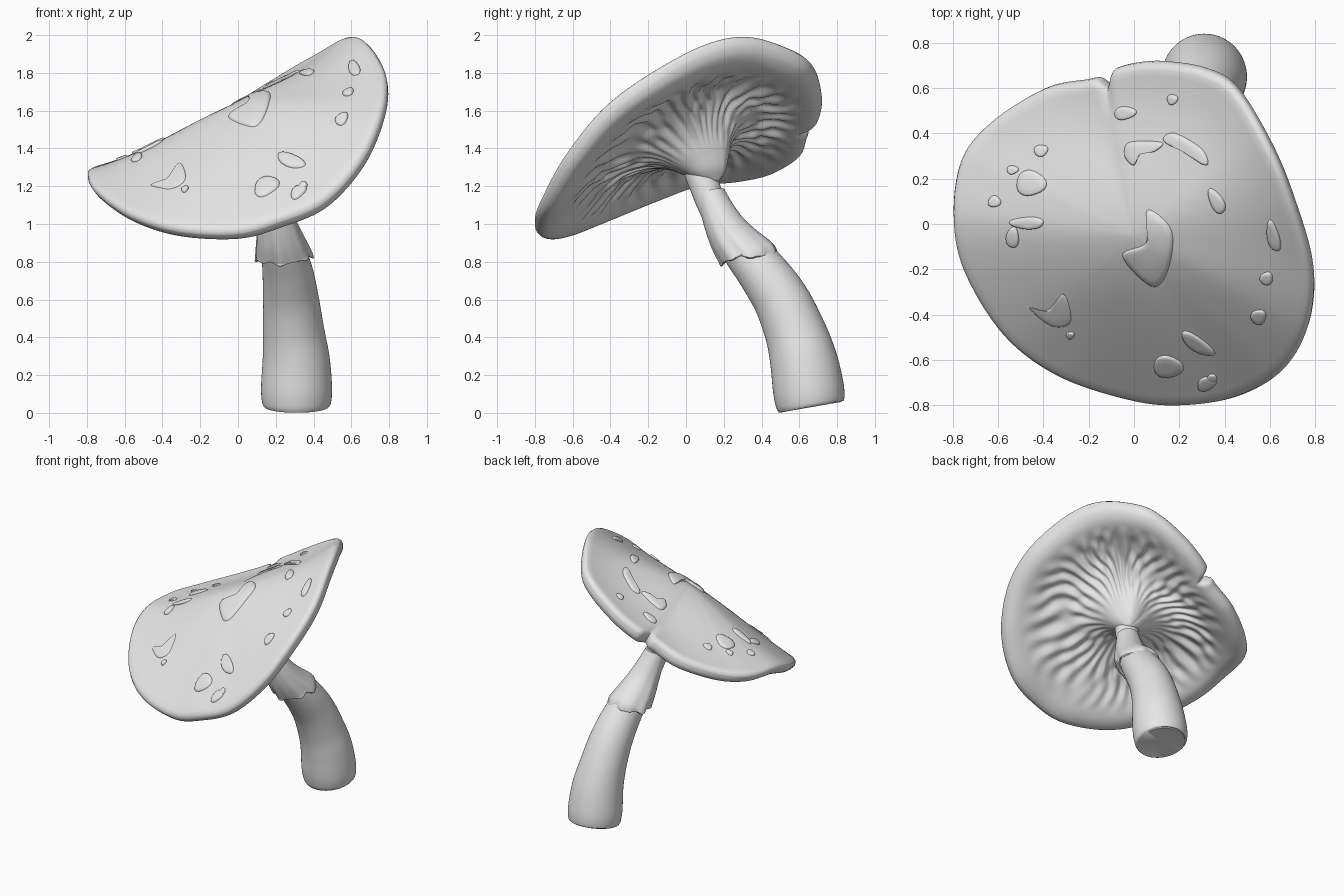
import bpy, bmesh, math, random
from mathutils import Vector

if "Cube" in bpy.data.objects:
    bpy.data.objects.remove(bpy.data.objects["Cube"])

random.seed(4)
mat = bpy.data.materials.new("light grey")
mat.diffuse_color = (0.8, 0.8, 0.8, 1)
mat.use_nodes = True
mat.node_tree.nodes["Principled BSDF"].inputs["Base Color"].default_value = mat.diffuse_color


def spline(pts, sub, closed=False):
    """Catmull-Rom curve through points of any dimension."""
    n, out = len(pts), []
    get = (lambda i: pts[i % n]) if closed else (lambda i: pts[max(0, min(n - 1, i))])
    for i in range(n if closed else n - 1):
        a, b, c, d = (get(i + k) for k in (-1, 0, 1, 2))
        for s in range(sub):
            u = s / sub
            out.append(tuple(0.5 * (2 * q + (r - p) * u + (2 * p - 5 * q + 4 * r - w) * u * u
                                    + (3 * q - p - 3 * r + w) * u ** 3)
                             for p, q, r, w in zip(a, b, c, d)))
    if not closed:
        out.append(tuple(pts[-1]))
    return out


def loft(name, rings, start, end, angle=50):
    """Skin closed rings of equal length and close both ends to a point."""
    bm = bmesh.new()
    loops = [[bm.verts.new(p) for p in ring] for ring in rings]
    n = len(loops[0])
    for a, b in zip(loops, loops[1:]):
        for i in range(n):
            bm.faces.new((a[i], a[(i + 1) % n], b[(i + 1) % n], b[i]))
    for loop, tip in ((loops[0], start), (loops[-1], end)):
        v = bm.verts.new(tip)
        for i in range(n):
            bm.faces.new((loop[i], loop[(i + 1) % n], v))
    bmesh.ops.recalc_face_normals(bm, faces=bm.faces)
    me = bpy.data.meshes.new(name)
    bm.to_mesh(me)
    bm.free()
    me.materials.append(mat)
    ob = bpy.data.objects.new(name, me)
    bpy.context.collection.objects.link(ob)
    bpy.ops.object.select_all(action='DESELECT')
    bpy.context.view_layer.objects.active = ob
    ob.select_set(True)
    bpy.ops.object.shade_smooth_by_angle(angle=math.radians(angle))
    return ob


# Cap rim, a bent and tilted loop
CX, CY, CZ = 0.0, -0.05, 1.635
GX, GY = 0.4, 0.31
N = Vector((-0.36, -0.42, 0.83)).normalized()
rim = spline([(0.12, .70, 1.73), (.3, .67, 1.84), (.44, .585, 1.92), (.59, .34, 2.0), (.69, .1, 1.96),
              (.775, -.2, 1.8), (.76, -.45, 1.61), (.65, -.65, 1.36), (.45, -.77, 1.14),
              (.2, -.81, 1.03), (-.03, -.785, .97), (-.34, -.68, .985), (-.58, -.5, 1.06),
              (-.755, -.22, 1.18), (-.805, .02, 1.27), (-.77, .27, 1.3), (-.635, .44, 1.34),
              (-.4, .585, 1.43), (-.2, .625, 1.53), (-.1, .67, 1.595), (0, .695, 1.655)], 24, True)
polar = sorted((math.atan2(y - CY, x - CX) % math.tau, math.hypot(x - CX, y - CY), z) for x, y, z in rim)
NOTCH = 1.765


def rim_at(a):
    """Rim radius and height at an angle."""
    a %= math.tau
    prev = (polar[-1][0] - math.tau,) + polar[-1][1:]
    for p in polar + [(polar[0][0] + math.tau,) + polar[0][1:]]:
        if p[0] >= a:
            u = (a - prev[0]) / max(p[0] - prev[0], 1e-9)
            return prev[1] + (p[1] - prev[1]) * u, prev[2] + (p[2] - prev[2]) * u
        prev = p
    return p[1], p[2]


def top_point(a, t, rim_rz):
    """Point on the upper cap surface at fraction t of the rim radius."""
    r, z = rim_rz
    dx, dy = r * math.cos(a), r * math.sin(a)
    slope = GX * dx + GY * dy
    sag = (0.03 + 0.013 * math.sin(a)) * math.sin(math.pi * min(t, 1) ** 1.6)
    return Vector((CX + dx * t, CY + dy * t, CZ + slope * t + (z - CZ - slope) * t ** 1.5 - sag))


def on_cap(x, y, lift):
    a = math.atan2(y - CY, x - CX)
    rz = rim_at(a)
    return top_point(a, math.hypot(x - CX, y - CY) / rz[0], rz) + N * lift


# Cap: upper skin, thick rounded lip, gilled underside
SEG = 360
angles = [math.tau * i / SEG for i in range(SEG)]
edge = [rim_at(a) for a in angles]
phase = [random.uniform(0, math.tau) for _ in range(4)]
profile = [(0.97 * i / 28, 0, 0) for i in range(1, 29)] + [(0.99, 0.007, 0)]
profile += [(t, d, 1) for t, d in spline(
    [(1, .028), (.988, .065), (.95, .1), (.88, .12), (.78, .115), (.65, .1), (.5, .115), (.36, .175),
     (.25, .26), (.17, .355), (.1, .44), (.03, .49)], 6)]
rings = []
for t, d, under in profile:
    ring = []
    for a, rz in zip(angles, edge):
        # torn notch at the back
        tear = math.exp(-((a - NOTCH) / 0.035) ** 2)
        pull = 0.09 * tear * max(0, (t - 0.7) / 0.3)
        p = top_point(a, t - pull, rz)
        depth = d + (0.015 * tear * max(0, t - 0.75) / 0.25 if not under else 0)
        if under and 0.18 < t < 0.84:
            env = min(1, (t - 0.18) / 0.25) * min(1, (0.84 - t) / 0.16)
            bend = 1.5 * math.sin(9 * t + 3 * a + phase[0]) + 1.3 * math.sin(15 * t - 5 * a + phase[1])
            wave = math.sin(34 * a + bend) + 0.6 * math.sin(21 * a - bend + phase[2])
            depth += 0.010 * env * wave
        ring.append(p - N * depth)
    rings.append(ring)
centre = Vector((CX, CY, CZ))
loft("cap", rings, centre, centre - N * 0.5, 60)


# Warts scattered over the cap
def wart(name, outline, height):
    mx = sum(p[0] for p in outline) / len(outline)
    my = sum(p[1] for p in outline) / len(outline)
    rows = [(1.04, -0.012), (1, 0.003), (.93, height * .7), (.8, height * .95), (.4, height)]
    loft(name, [[on_cap(mx + (x - mx) * s, my + (y - my) * s, h) for x, y in outline] for s, h in rows],
         on_cap(mx, my, -0.02), on_cap(mx, my, height), 60)


ovals = [(-.41, .325, .03, .025, 0), (-.535, .24, .025, .018, 0), (-.455, .18, .065, .055, 0),
         (-.615, .1, .028, .024, 0), (-.535, -.06, .028, .045, 0), (-.47, .005, .075, .026, 0),
         (-.28, -.49, .018, .015, 0), (.17, .55, .023, .022, 0), (-.04, .49, .048, .028, .1),
         (.365, .1, .028, .06, .5), (.615, -.055, .026, .07, .25), (.585, -.24, .028, .028, 0),
         (.55, -.41, .033, .033, 0), (.28, -.53, .085, .03, -.6), (.15, -.63, .065, .048, -.1),
         (.32, -.705, .042, .03, .4), (.345, -.68, .022, .018, 0)]
for k, (x, y, rx, ry, rot) in enumerate(ovals):
    c, s = math.cos(rot), math.sin(rot)
    line = []
    for i in range(28):
        a = math.tau * i / 28
        w = 1 + 0.07 * math.sin(3 * a + k)
        u, v = rx * w * math.cos(a), ry * w * math.sin(a)
        line.append((x + u * c - v * s, y + u * s + v * c))
    wart("wart_%d" % (k + 1), line, 0.013)

patches = [[(.06, .06), (.165, -.03), (.15, -.2), (.08, -.275), (-.05, -.14), (.055, -.08)],
           [(.13, .37), (.18, .40), (.3, .33), (.32, .26), (.22, .32)],
           [(-.04, .3), (-.02, .36), (.12, .36), (.1, .325), (.03, .31), (.0, .26)],
           [(-.46, -.37), (-.38, -.38), (-.31, -.31), (-.28, -.43), (-.36, -.45)]]
for k, pts in enumerate(patches):
    wart("wart_patch_%d" % (k + 1), spline(pts, 7, True), 0.015 if k < 3 else 0.008)


# Tube along a path of (x, y, z, radius), upright share levels the rings
def tube_rings(path, sub, upright=0.0, ripple=None, n=72):
    pts = spline(path, sub)
    out = []
    for i, p in enumerate(pts):
        a, b = pts[max(i - 1, 0)], pts[min(i + 1, len(pts) - 1)]
        tan = (Vector(b[:3]) - Vector(a[:3])).normalized()
        tan = (tan * (1 if tan.z > 0 else -1) + Vector((0, 0, upright))).normalized()
        u = Vector((0, 1, 0)).cross(tan).normalized()
        v = tan.cross(u)
        ring = []
        for k in range(n):
            ang = math.tau * k / n
            r, drop = ripple(ang, i / (len(pts) - 1)) if ripple else (0, 0)
            ring.append(Vector(p[:3]) + (u * math.cos(ang) + v * math.sin(ang)) * (p[3] + r) - tan * drop)
        out.append(ring)
    return out


# Stem with a rounded, nearly flat foot
stem = tube_rings([(.31, .66, .03, .165), (.31, .657, .05, .181), (.31, .648, .13, .188), (.308, .622, .28, .178),
                   (.295, .578, .43, .162), (.28, .503, .6, .148), (.262, .4, .75, .133),
                   (.235, .3, .87, .115), (.2, .2, 1.0, .09), (.165, .13, 1.12, .078),
                   (.145, .1, 1.2, .08), (.12, .065, 1.3, .085)], 6)
loft("stem", stem, (.31, .66, .034), (.1, .04, 1.36), 50)


# Pleated ring hanging round the stem
def pleat(ang, f):
    k = f ** 1.5
    fold = math.sin(7 * ang + 0.6) + 0.6 * math.sin(11 * ang + 2)
    return 0.006 * k * fold, 0.007 * k * (fold + math.sin(3 * ang))


skirt = tube_rings([(.16, .125, 1.17, .078), (.185, .165, 1.08, .09), (.208, .21, .99, .108),
                    (.225, .265, .91, .13), (.24, .325, .84, .149), (.243, .335, .82, .153)],
                   6, 0.9, pleat)
last = skirt[-1]
hub = sum(last, Vector()) / len(last)
skirt.append([hub + (p - hub) * 0.95 - Vector((0, 0, .006)) for p in last])
skirt.append([hub + (p - hub) * 0.8 + Vector((0, 0, .02)) for p in last])
loft("ring_skirt", skirt, (.16, .12, 1.18), hub + Vector((0, 0, .03)), 50)
